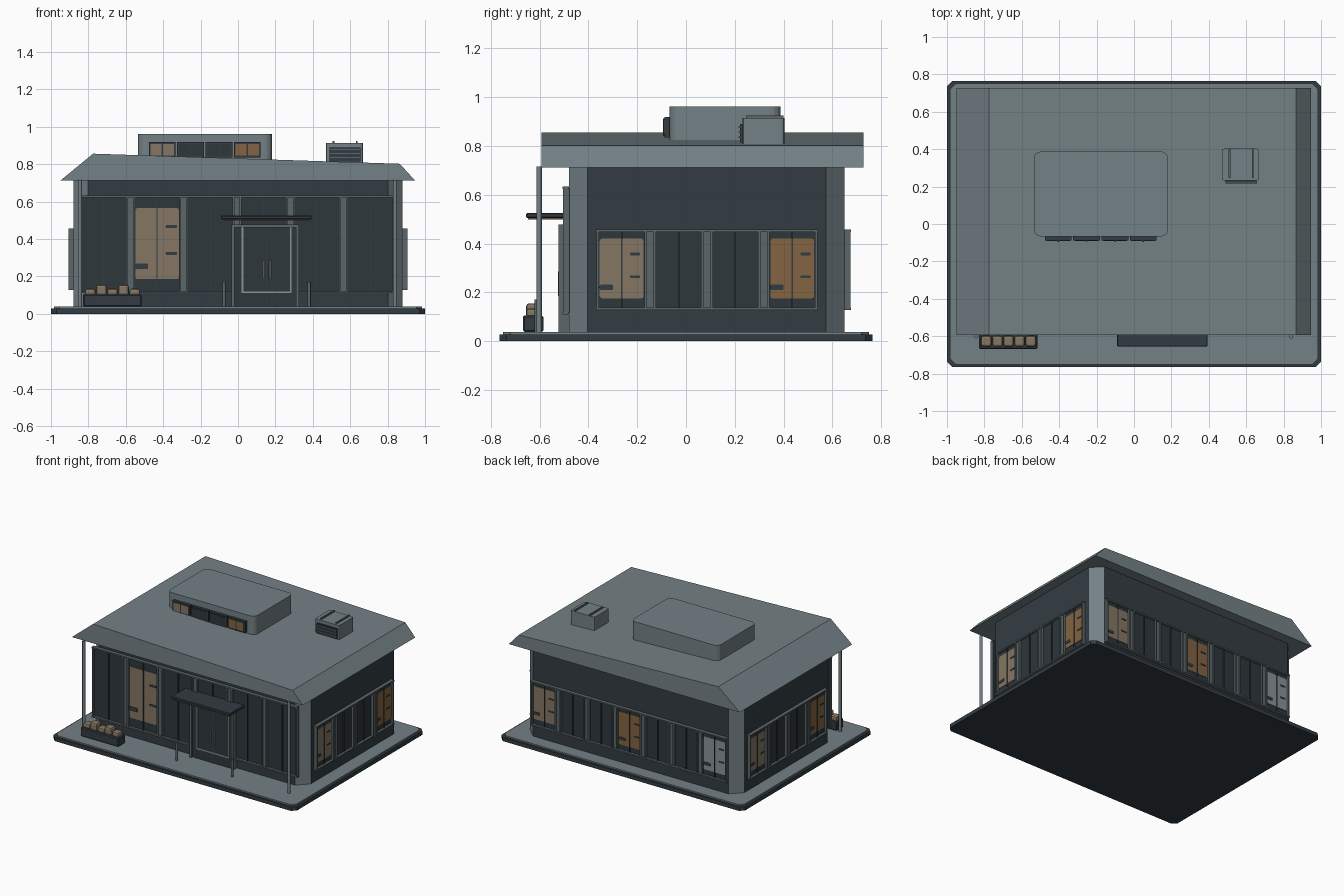
import bpy, bmesh, math
from mathutils import Matrix, Vector

if "Cube" in bpy.data.objects:
    bpy.data.objects.remove(bpy.data.objects["Cube"])

def mat(name, r, g, b):
    m = bpy.data.materials.new(name)
    m.diffuse_color = (r, g, b, 1)
    m.use_nodes = True
    m.node_tree.nodes["Principled BSDF"].inputs["Base Color"].default_value = m.diffuse_color
    return m

GREY = mat("light_grey", 0.175, 0.22, 0.238)
DARK = mat("dark_wall", 0.033, 0.045, 0.055)
GLASS = mat("dark_glass", 0.027, 0.038, 0.046)
FRAME = mat("frame_grey", 0.105, 0.135, 0.145)
TAN = mat("tan_light", 0.235, 0.185, 0.125)
ORANGE = mat("orange_light", 0.23, 0.125, 0.052)
PALE = mat("pale_grey", 0.25, 0.295, 0.32)
I = Matrix.Identity(4)

def finish(name, bm, mats, M=I):
    bmesh.ops.recalc_face_normals(bm, faces=bm.faces)
    me = bpy.data.meshes.new(name)
    bm.to_mesh(me)
    bm.free()
    for m in mats:
        me.materials.append(m)
    o = bpy.data.objects.new(name, me)
    o.matrix_world = M
    bpy.context.collection.objects.link(o)
    return o

# box from min/max ranges, optionally bevelling edges that run along one axis
def box(name, x, y, z, m, bevel=0, axis=2, seg=1, M=I):
    bm = bmesh.new()
    bmesh.ops.create_cube(bm, size=1)
    for v in bm.verts:
        for i, (a, b) in enumerate((x, y, z)):
            v.co[i] = a + (v.co[i] + 0.5) * (b - a)
    if bevel:
        es = list(bm.edges)
        if axis is not None:
            es = [e for e in es if abs((e.verts[0].co - e.verts[1].co).normalized()[axis]) > 0.9]
        bmesh.ops.bevel(bm, geom=es, offset=bevel, segments=seg, profile=0.5, affect='EDGES')
    return finish(name, bm, [m], M)

def post(name, x, y, z0, z1, r, m):
    bm = bmesh.new()
    bmesh.ops.create_cone(bm, cap_ends=True, segments=12, radius1=r, radius2=r, depth=z1 - z0)
    for f in bm.faces:
        f.smooth = len(f.verts) == 4
    o = finish(name, bm, [m], Matrix.Translation((x, y, (z0 + z1) / 2)))
    for e in o.data.edges:
        e.use_edge_sharp = abs(o.data.vertices[e.vertices[0]].co.z - o.data.vertices[e.vertices[1]].co.z) < 1e-5

# base slab
box("base_plinth", (-1, 1), (-0.765, 0.765), (0, 0.028), DARK, 0.03)
box("base_paving", (-0.985, 0.985), (-0.75, 0.75), (0.028, 0.038), GREY, 0.03)

# body with chamfered light corners and dark walls
body = box("body", (-0.88, 0.88), (-0.48, 0.65), (0.038, 0.718), GREY, 0.077)
body.data.materials.append(DARK)
for p in body.data.polygons:
    if max(abs(p.normal.x), abs(p.normal.y)) > 0.95:
        p.material_index = 1

# roof: profile extruded from front to back
bm = bmesh.new()
prof = [(-0.95, 0.712), (-0.775, 0.856), (0.865, 0.802), (0.947, 0.712)]
f = bm.faces.new([bm.verts.new((x, -0.593, z)) for x, z in prof])
r = bmesh.ops.extrude_face_region(bm, geom=[f])
bmesh.ops.translate(bm, verts=[v for v in r['geom'] if isinstance(v, bmesh.types.BMVert)], vec=(0, 1.32, 0))
finish("roof", bm, [GREY])

# row of windows on a wall; local -y points outward, wall surface at y = 0
def window_row(name, M, n, centre, pitch, z0, z1, lit, lz, lw, k):
    bar = 0.016
    left, right = centre - n * pitch / 2, centre + n * pitch / 2
    for i in range(n):
        u = left + pitch * (i + 0.5)
        g = pitch / 2 - 0.019
        box(name + "_glass", (u - g, u + g), (-0.008, 0.002), (z0, z1), GLASS, M=M)
        for s in (-1, 1):
            a = u + s * g
            box(name + "_jamb", (a - 0.005, a + 0.005), (-0.025, 0), (z0, z1), FRAME, M=M)
        if i in lit:
            box(name + "_lit_pane", (u - lw / 2, u + lw / 2), (-0.012, -0.007), lz, lit[i],
                0.01, 1, 2, M)
            # shelves and furniture silhouettes
            h = lz[1] - lz[0]
            for t in (0.36, 0.74):
                box(name + "_shelf", (u + 0.033 * k, u + 0.076 * k), (-0.015, -0.011),
                    (lz[0] + h * t - 0.005 * k, lz[0] + h * t + 0.006 * k), DARK, 0.004, 1, 2, M)
            box(name + "_furniture", (u - 0.09 * k, u - 0.035 * k), (-0.015, -0.011),
                (lz[0] + h * 0.14, lz[0] + h * 0.14 + 0.022 * k), DARK, 0.006, 1, 2, M)
        box(name + "_mullion", (u - 0.003, u + 0.003), (-0.016, 0), (z0, z1), DARK, M=M)
    for i in range(n + 1):
        u = left + i * pitch
        if 0 < i < n:
            box(name + "_pier", (u - bar, u + bar), (-0.016, 0), (z0, z1), FRAME, M=M)
    for z in (z0, z1):
        box(name + "_rail", (left + 0.012, right - 0.012), (-0.026, 0), (z - 0.005, z + 0.005), FRAME, M=M)

def wall(x, y, deg):
    return Matrix.Translation((x, y, 0)) @ Matrix.Rotation(math.radians(deg), 4, 'Z')

lz = (0.175, 0.42)
window_row("right_window", wall(0.88, 0, 90), 4, 0.086, 0.233, 0.132, 0.452, {0: TAN, 3: ORANGE}, lz, 0.18, 1)
window_row("left_window", wall(-0.88, 0, -90), 4, -0.086, 0.233, 0.132, 0.452, {0: TAN, 3: ORANGE}, lz, 0.18, 1)
window_row("back_window", wall(0, 0.65, 180), 7, 0, 0.233, 0.132, 0.452,
           {0: TAN, 3: ORANGE, 6: PALE}, lz, 0.18, 1)
window_row("front_window", wall(0, -0.48, 0), 6, -0.005, 0.285, 0.115, 0.628, {1: TAN},
           (0.185, 0.565), 0.232, 1.4)

# front door: frame, leaves, pale trim, handles
box("door_leaves", (-0.02, 0.315), (-0.508, -0.48), (0.038, 0.465), GLASS)
for x in (-0.026, 0.318):
    box("door_jamb", (x - 0.008, x + 0.008), (-0.522, -0.48), (0.038, 0.478), FRAME)
box("door_header", (-0.034, 0.326), (-0.522, -0.48), (0.462, 0.478), FRAME)
box("door_split", (0.149, 0.155), (-0.511, -0.5), (0.038, 0.462), DARK)
for x in (0.024, 0.282):
    box("door_trim_side", (x - 0.005, x + 0.005), (-0.514, -0.505), (0.115, 0.462), PALE)
box("door_trim_bottom", (0.019, 0.287), (-0.514, -0.505), (0.11, 0.12), PALE)
for x in (0.135, 0.172):
    post("door_handle", x, -0.519, 0.185, 0.285, 0.005, PALE)

# canopy over the door with a warm light strip
box("canopy", (-0.09, 0.393), (-0.655, -0.48), (0.505, 0.525), DARK, 0.004, None)
box("canopy_light", (-0.07, 0.373), (-0.648, -0.5), (0.498, 0.506), ORANGE)

# bollards and roof posts
for x in (-0.075, 0.38):
    post("bollard", x, -0.612, 0.038, 0.17, 0.009, FRAME)
for x in (-0.845, 0.84):
    post("roof_post", x, -0.602, 0.038, 0.715, 0.011, GREY)

# planter with five plants
box("planter", (-0.828, -0.515), (-0.668, -0.585), (0.038, 0.105), DARK, 0.006, None)
for i in range(5):
    x = -0.79 + i * 0.0595
    box("plant", (x - 0.028, x + 0.028), (-0.655, -0.597), (0.095, 0.155 if i % 2 else 0.134), TAN,
        0.012, None, 2)

# rooftop clerestory with four windows
box("roof_lantern", (-0.535, 0.183), (-0.067, 0.388), (0.8, 0.962), GREY, 0.04, 2, 4)
for i, m in enumerate((TAN, GLASS, GLASS, ORANGE)):
    x = -0.405 + i * 0.1515
    box("lantern_window_frame", (x - 0.072, x + 0.072), (-0.088, -0.06), (0.835, 0.918), DARK)
    box("lantern_pane", (x - 0.062, x + 0.062), (-0.092, -0.087), (0.846, 0.908), m)
    box("lantern_mullion", (x - 0.003, x + 0.003), (-0.095, -0.087), (0.84, 0.912), DARK)

# rooftop air unit: case, grille, top ribs
box("air_unit", (0.47, 0.668), (0.232, 0.403), (0.79, 0.914), GREY, 0.012, 2, 2)
box("air_grille", (0.49, 0.655), (0.222, 0.235), (0.815, 0.89), DARK)
for z in (0.835, 0.857, 0.879):
    box("grille_bar", (0.488, 0.657), (0.216, 0.224), (z - 0.003, z + 0.003), FRAME)
for x in (0.511, 0.635):
    box("air_unit_rib", (x - 0.005, x + 0.005), (0.245, 0.4), (0.91, 0.924), FRAME)
